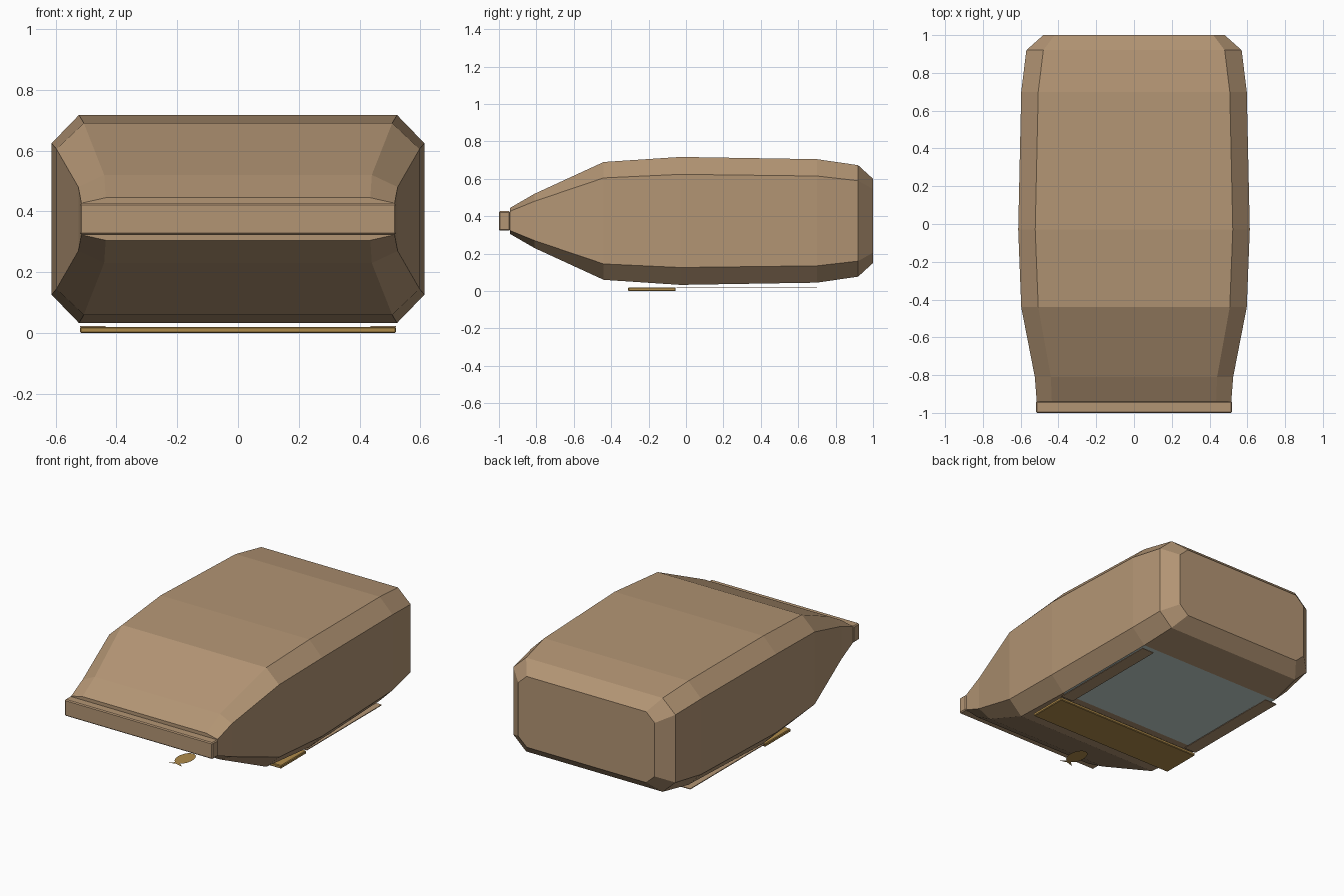
import bpy
import bmesh
from math import cos, sin, pi

default_cube = bpy.data.objects.get("Cube")
if default_cube:
    bpy.data.objects.remove(default_cube, do_unlink=True)


def make_material(name, rgb):
    material = bpy.data.materials.new(name)
    material.use_nodes = True
    color = (*rgb, 1.0)
    material.diffuse_color = color
    material.node_tree.nodes["Principled BSDF"].inputs["Base Color"].default_value = color
    return material


tan = make_material("tan paper", (0.45, 0.30, 0.175))
gold = make_material("gold label", (0.43, 0.26, 0.07))
window_grey = make_material("pale grey window", (0.56, 0.66, 0.63))


def finish(name, bm, *materials):
    bmesh.ops.recalc_face_normals(bm, faces=bm.faces)
    mesh = bpy.data.meshes.new(name)
    bm.to_mesh(mesh)
    bm.free()
    for material in materials:
        mesh.materials.append(material)
    obj = bpy.data.objects.new(name, mesh)
    bpy.context.collection.objects.link(obj)
    return obj


def box(name, low, high, material, bevel=0.0):
    bm = bmesh.new()
    bmesh.ops.create_cube(bm, size=1)
    for v in bm.verts:
        for axis in range(3):
            v.co[axis] = low[axis] if v.co[axis] < 0 else high[axis]
    obj = finish(name, bm, material)
    if bevel:
        modifier = obj.modifiers.new("soft edge", "BEVEL")
        modifier.width = bevel
        modifier.segments = 1
    return obj


# Pouch body: chamfered rectangles lofted along y
# y, half width, half height, chamfer in x, chamfer in z
CENTRE_Z = 0.375
stations = [
    (-0.94, 0.515, 0.07, 0.08, 0.018),
    (-0.81, 0.525, 0.145, 0.085, 0.04),
    (-0.44, 0.597, 0.315, 0.09, 0.085),
    (-0.03, 0.613, 0.342, 0.09, 0.093),
    (0.70, 0.597, 0.33, 0.09, 0.09),
    (0.92, 0.57, 0.298, 0.09, 0.083),
    (1.00, 0.48, 0.225, 0.06, 0.055),
]


def section(bm, y, w, h, cx, cz):
    quarter = [(w, h - cz), (w - cx, h)]
    outline = quarter + [(-x, z) for x, z in reversed(quarter)]
    outline += [(-x, -z) for x, z in outline]
    return [bm.verts.new((x, y, CENTRE_Z + z)) for x, z in outline]


bm = bmesh.new()
rings = [section(bm, *station) for station in stations]
for a, b in zip(rings, rings[1:]):
    for i in range(len(a)):
        j = (i + 1) % len(a)
        bm.faces.new((a[i], a[j], b[j], b[i]))
bm.faces.new(rings[0])
bm.faces.new(rings[-1])
bmesh.ops.recalc_face_normals(bm, faces=bm.faces)
# The flat underside of the long middle span is the window
for face in bm.faces:
    middle = 0 < face.calc_center_median().y < 0.6
    face.material_index = int(middle and face.normal.z < -0.9)
finish("pouch_body", bm, tan, window_grey)

# Crimped seal across the front end
box("front_seal", (-0.52, -1.0, 0.323), (0.52, -0.94, 0.427), tan, 0.006)

# Underside label and the strips beside the window
box("label_band", (-0.52, -0.31, 0), (0.52, -0.055, 0.02), gold, 0.004)
for side, name in ((-1, "right_strip"), (1, "left_strip")):
    inner, outer = sorted((side * 0.435, side * 0.52))
    box(name, (inner, -0.05, 0.018), (outer, 0.70, 0.023), tan)

# Flat emblem under the front: an oval with a flared tail
bm = bmesh.new()
oval = [(0.05 * cos(a), -0.53 + 0.08 * sin(a), 0.012)
        for a in (2 * pi * i / 20 for i in range(20))]
tail = [(0, -0.59, 0.012), (-0.05, -0.635, 0.012),
        (0, -0.62, 0.012), (0.05, -0.635, 0.012)]
for outline in (oval, tail):
    bm.faces.new([bm.verts.new(p) for p in outline])
finish("emblem", bm, gold)
